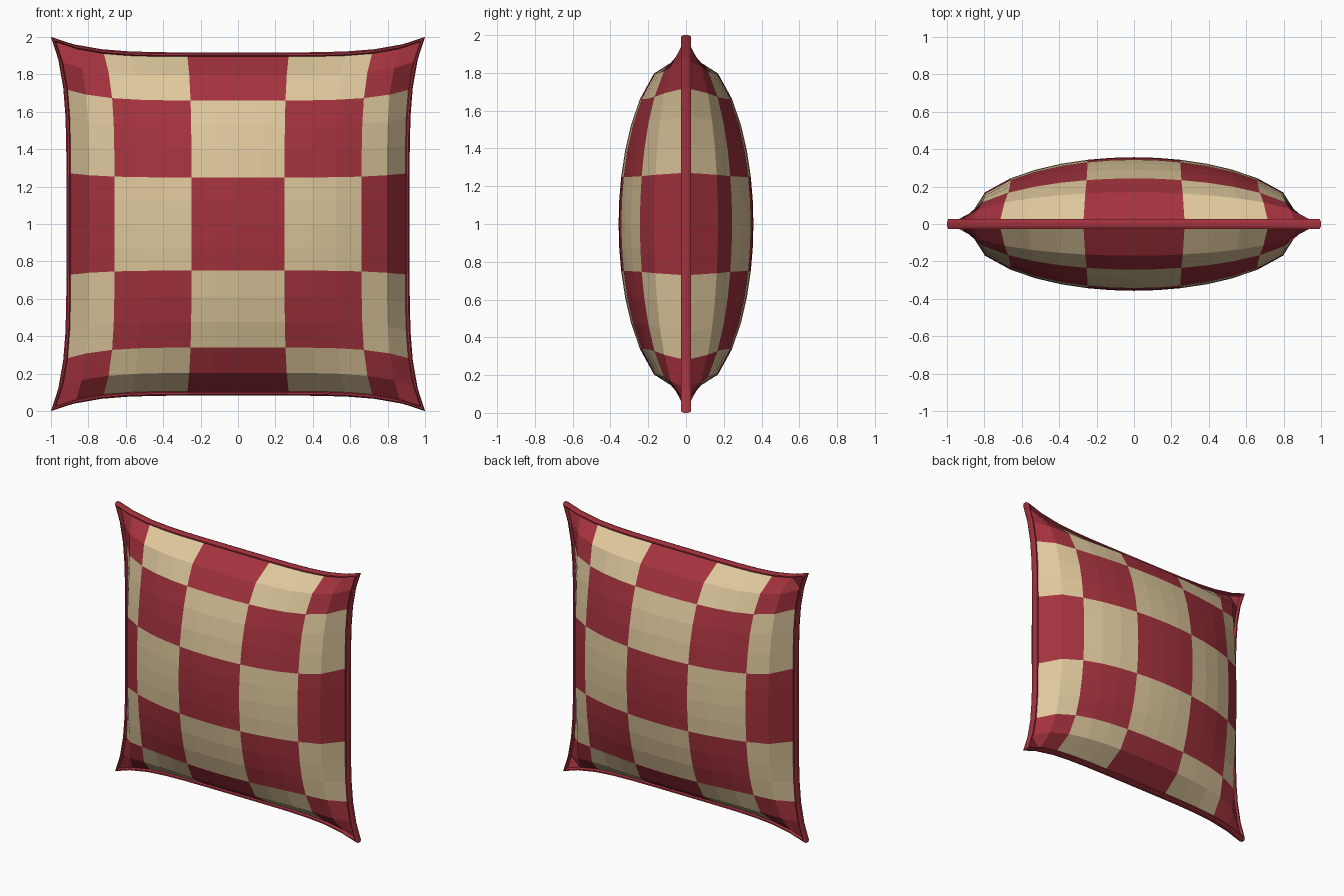
import bpy, bmesh, math

if "Cube" in bpy.data.objects:
    bpy.data.objects.remove(bpy.data.objects["Cube"], do_unlink=True)

HALF = 0.905      # half width at the middle of a side
FLARE = 0.09      # how far the corners pull outwards
DEPTH = 0.357     # half thickness at the centre
CENTRE_Z = 1.0
INNER, OUTER = 0.275, 0.73   # check boundaries


def material(name, rgb):
    mat = bpy.data.materials.new(name)
    mat.use_nodes = True
    mat.diffuse_color = (*rgb, 1)
    mat.node_tree.nodes["Principled BSDF"].inputs["Base Color"].default_value = (*rgb, 1)
    return mat


red = material("cushion red", (0.37, 0.032, 0.047))
tan = material("cushion tan", (0.73, 0.57, 0.33))

half_steps = [0.14, INNER, 0.43, 0.58, OUTER, 0.88, 1.0]
steps = [-t for t in reversed(half_steps)] + [0] + half_steps


def outline(u, v):
    """Square sheet position with the corners drawn out."""
    return (HALF * u * (1 + FLARE * abs(v) ** 5),
            CENTRE_Z + HALF * v * (1 + FLARE * abs(u) ** 5))


def puff(u, v):
    return DEPTH * math.sqrt(max(0, (1 - u * u) * (1 - v * v)))


def check(t):
    return sum(abs(t) > edge for edge in (INNER, OUTER))


def make_object(name, bm, mats):
    bmesh.ops.recalc_face_normals(bm, faces=bm.faces)
    mesh = bpy.data.meshes.new(name)
    bm.to_mesh(mesh)
    bm.free()
    for mat in mats:
        mesh.materials.append(mat)
    obj = bpy.data.objects.new(name, mesh)
    bpy.context.collection.objects.link(obj)
    return obj


# Padded body: front and back sheets joined along the seam
bm = bmesh.new()
for side in (-1, 1):
    rows = []
    for v in steps:
        row = []
        for u in steps:
            x, z = outline(u, v)
            row.append(bm.verts.new((x, side * puff(u, v), z)))
        rows.append(row)
    for j in range(len(steps) - 1):
        for i in range(len(steps) - 1):
            face = bm.faces.new((rows[j][i], rows[j][i + 1],
                                 rows[j + 1][i + 1], rows[j + 1][i]))
            mid_u = (steps[i] + steps[i + 1]) / 2
            mid_v = (steps[j] + steps[j + 1]) / 2
            face.material_index = (check(mid_u) + check(mid_v)) % 2
bmesh.ops.remove_doubles(bm, verts=bm.verts, dist=0.0001)
make_object("cushion_body", bm, [red, tan])

# Piping swept around the seam
path = ([(t, -1) for t in steps[:-1]] + [(1, t) for t in steps[:-1]]
        + [(-t, 1) for t in steps[:-1]] + [(-1, -t) for t in steps[:-1]])
SIDES = 8
bm = bmesh.new()
rings = []
for u, v in path:
    x, z = outline(u, v)
    ring = []
    for k in range(SIDES):
        a = math.tau * (k + 0.5) / SIDES
        s = 1 + 0.0148 * math.cos(a)
        ring.append(bm.verts.new((x * s, 0.03 * math.sin(a),
                                  CENTRE_Z + (z - CENTRE_Z) * s)))
    rings.append(ring)
for ring, following in zip(rings, rings[1:] + rings[:1]):
    for k in range(SIDES):
        n = (k + 1) % SIDES
        bm.faces.new((ring[k], ring[n], following[n], following[k]))
make_object("seam_piping", bm, [red])
